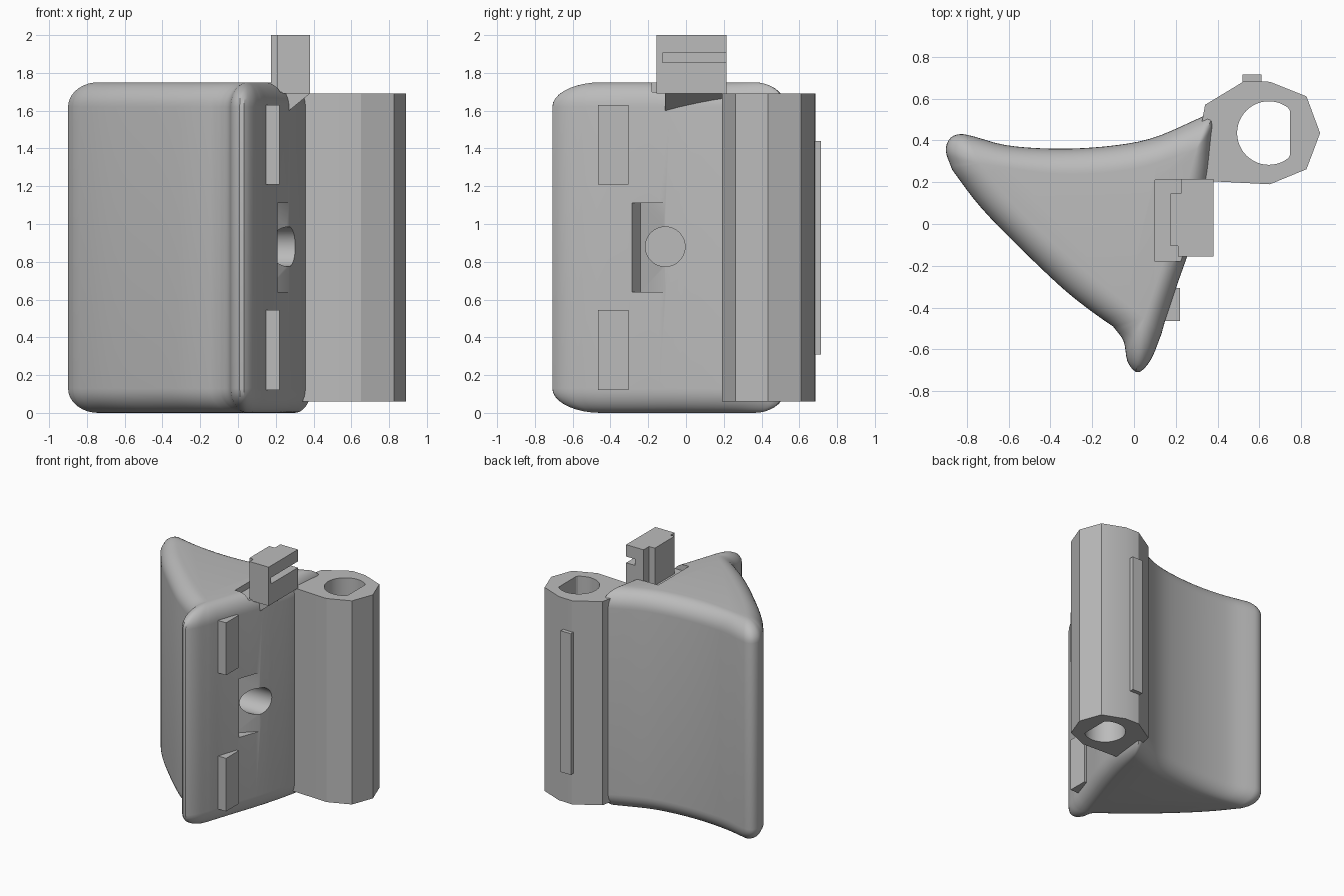
import bpy, bmesh, math
from mathutils import Vector

if "Cube" in bpy.data.objects:
    bpy.data.objects.remove(bpy.data.objects["Cube"], do_unlink=True)

GREY = (0.5, 0.5, 0.5, 1)
mat = bpy.data.materials.new("matte grey")
mat.use_nodes = True
mat.diffuse_color = GREY
mat.node_tree.nodes["Principled BSDF"].inputs["Base Color"].default_value = GREY


def finish(name, bm):
    bmesh.ops.recalc_face_normals(bm, faces=bm.faces)
    mesh = bpy.data.meshes.new(name)
    bm.to_mesh(mesh)
    bm.free()
    mesh.materials.append(mat)
    ob = bpy.data.objects.new(name, mesh)
    bpy.context.collection.objects.link(ob)
    return ob


def prism(name, outline, low, high, axis="z"):
    """Extrude a flat outline along z, or an (x, z) outline along y."""
    def place(p, h):
        return (p[0], p[1], h) if axis == "z" else (p[0], h, p[1])
    bm = bmesh.new()
    rings = [[bm.verts.new(place(p, h)) for p in outline] for h in (low, high)]
    skin(bm, rings)
    return finish(name, bm)


def skin(bm, rings):
    n = len(rings[0])
    for a, b in zip(rings, rings[1:]):
        for i in range(n):
            j = (i + 1) % n
            bm.faces.new((a[i], a[j], b[j], b[i]))
    bm.faces.new(rings[0])
    bm.faces.new(rings[-1])


def box(name, x, y, z):
    return prism(name, [(x[0], y[0]), (x[1], y[0]), (x[1], y[1]), (x[0], y[1])], *z)


def circle(cx, cy, r, n=48):
    return [(cx + r * math.cos(math.tau * i / n), cy + r * math.sin(math.tau * i / n))
            for i in range(n)]


def cut(ob, cutter):
    mod = ob.modifiers.new("cut", "BOOLEAN")
    mod.operation, mod.solver, mod.object = "DIFFERENCE", "EXACT", cutter
    bpy.context.view_layer.objects.active = ob
    bpy.ops.object.modifier_apply(modifier=mod.name)
    bpy.data.objects.remove(cutter, do_unlink=True)


def smooth(ob, degrees):
    bpy.ops.object.select_all(action="DESELECT")
    ob.select_set(True)
    bpy.context.view_layer.objects.active = ob
    bpy.ops.object.shade_smooth_by_angle(angle=math.radians(degrees))


def spline(points, n):
    """Smooth curve through the points, resampled evenly into n samples."""
    p = [Vector(q) for q in points]
    p = [2 * p[0] - p[1]] + p + [2 * p[-1] - p[-2]]
    fine = []
    for a, b, c, d in zip(p, p[1:], p[2:], p[3:]):
        for k in range(16):
            t = k / 16
            fine.append(0.5 * (2 * b + (c - a) * t + (2 * a - 5 * b + 4 * c - d) * t * t
                               + (3 * b - a - 3 * c + d) * t ** 3))
    fine.append(p[-2])
    run = [0]
    for a, b in zip(fine, fine[1:]):
        run.append(run[-1] + (b - a).length)
    out, k = [], 0
    for i in range(n):
        s = run[-1] * i / (n - 1)
        while k < len(run) - 2 and run[k + 1] < s:
            k += 1
        out.append(fine[k].lerp(fine[k + 1], (s - run[k]) / (run[k + 1] - run[k])))
    return out


# Body: three curved sides joined by rounded tips, each with its inset rim
left, front, right = (-.74, .29), (.05, -.45), (.3, .36)
sections = [
    ([(-.87, .26), (-.75, .1), (-.6, -.06), (-.35, -.3), (-.2, -.42), (-.1, -.49)],
     [left, (-.52, .04), (-.26, -.2), front], 20),
    ([(-.1, -.49), (-.05, -.56), (-.03, -.66), (.02, -.71), (.08, -.65), (.13, -.53)],
     [front, front], 22),
    ([(.13, -.53), (.15, -.46), (.21, -.28), (.27, -.11), (.31, .02), (.36, .22), (.38, .43)],
     [front, (.2, 0), right], 18),
    ([(.38, .43), (.387, .5), (.37, .53), (.32, .51)], [right, right], 8),
    ([(.32, .51), (.1, .415), (-.1, .375), (-.35, .36), (-.6, .375), (-.77, .42)],
     [right, (0, .265), (-.35, .24), left], 22),
    ([(-.77, .42), (-.83, .43), (-.88, .41), (-.9, .35), (-.87, .26)], [left, left], 16),
]
outer, inner = [], []
for rim, core, n in sections:
    outer += spline(rim, n)[:-1]
    inner += ([Vector(core[0])] * n if core[0] == core[1] else spline(core, n))[:-1]

HEIGHT, FILLET, STEPS = 1.75, .13, 9
levels = []
for i in range(STEPS + 1):
    a = math.pi / 2 * i / STEPS
    levels.append((FILLET * (1 - math.cos(a)), 1 - math.sin(a)))
levels += [(HEIGHT - z, inset) for z, inset in reversed(levels)]
bm = bmesh.new()
skin(bm, [[bm.verts.new((*o.lerp(q, inset), z)) for o, q in zip(outer, inner)]
          for z, inset in levels])
bmesh.ops.remove_doubles(bm, verts=bm.verts, dist=.0005)
body = finish("body", bm)

# Wedge recess, round socket and top pocket cut into the body
cut(body, prism("recess_cutter", [(.205, -.285), (.14, -.24), (.27, -.11), (.4, -.11), (.4, -.285)],
                .64, 1.11))
socket = prism("socket_cutter", circle(0, 0, .105), -.05, .5)
socket.rotation_euler.y = math.pi / 2
socket.location = (0, -.11, .88)
bpy.context.view_layer.update()
cut(body, socket)
cut(body, box("pocket_cutter", (.1, .5), (-.18, .21), (1.7, 1.9)))
smooth(body, 32)

# Faceted hinge barrel with a flat-sided bore
barrel = prism("hinge_barrel", [
    (.3, .21), (.36, .205), (.65, .19), (.825, .262), (.89, .435), (.825, .61), (.65, .68),
    (.53, .685), (.34, .57), (.325, .49), (.28, .4)], .06, 1.69)
bore = [(min(x, .745), y) for x, y in circle(.645, .435, .152)]
cut(barrel, prism("bore_cutter", bore, -.1, 1.9))
smooth(barrel, 20)

# Raised strips
box("barrel_rib", (.52, .61), (.6, .715), (.31, 1.44))
for name, z in (("lower_tab", (.12, .545)), ("upper_tab", (1.21, 1.63))):
    box(name, (.13, .22), (-.465, -.305), z)

# Latch block on top, slotted along its outer face, with a sloping support
latch = prism("latch_block", [
    (.21, -.155), (.38, -.155), (.38, .215), (.225, .215), (.225, .145), (.175, .145),
    (.175, -.105), (.21, -.105)], 1.69, 2)
cut(latch, box("slot_cutter", (.3, .5), (-.125, .3), (1.855, 1.905)))
prism("latch_support", [(.2, 1.54), (.27, 1.6), (.38, 1.69), (.2, 1.7)], -.11, .2, "y")
